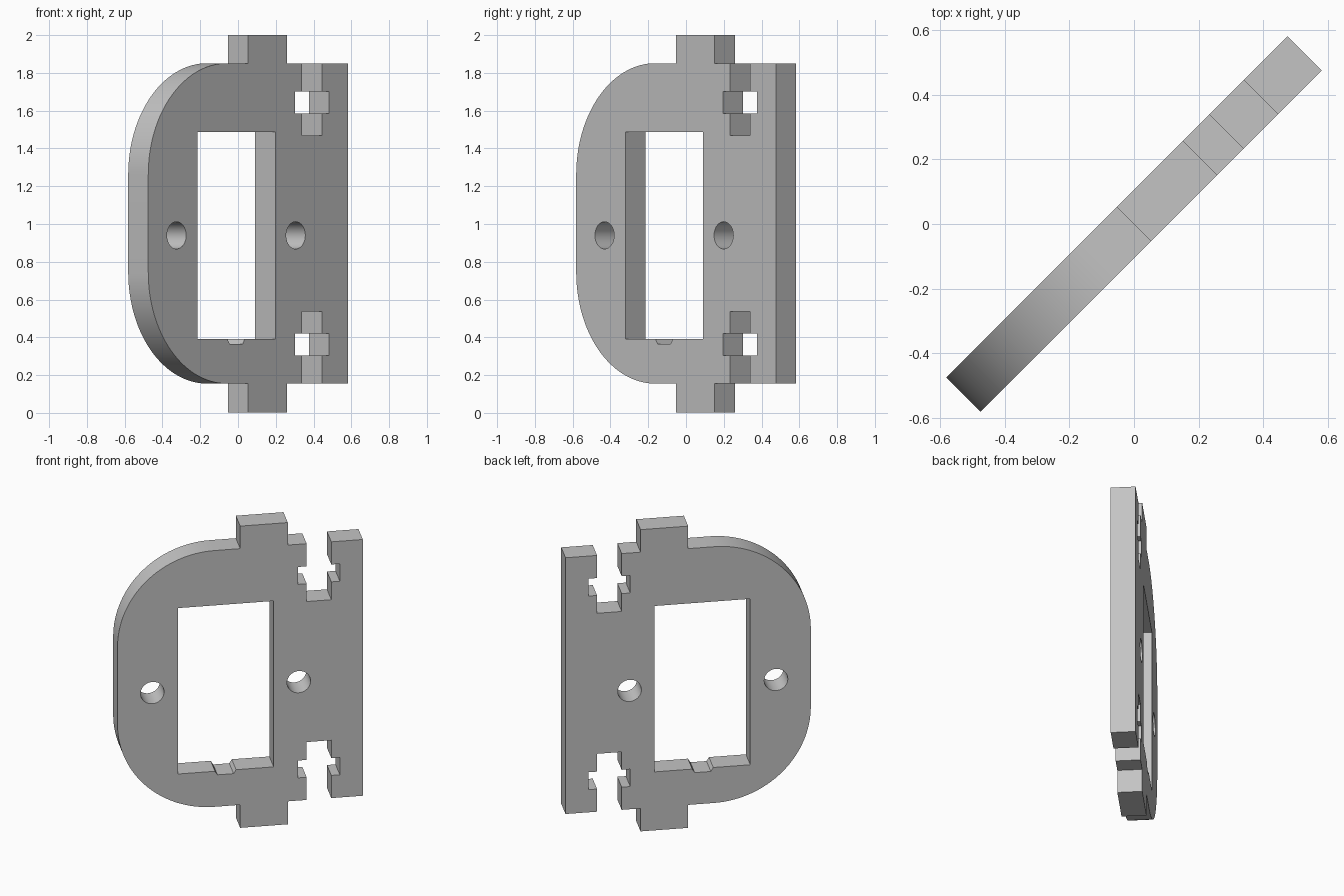
import bpy, bmesh
from math import sin, cos, pi, radians

cube = bpy.data.objects.get("Cube")
if cube:
    bpy.data.objects.remove(cube, do_unlink=True)

HALF_THICK = 0.075
MID = 1.003        # height of the mirror line
HALF_H = 0.848     # half height of the plate body
END = 0.747        # half length of the plate
R = 0.59           # radius of the rounded end


def arc(cx, cy, r, a0, a1, n):
    return [(cx + r * cos(a0 + (a1 - a0) * i / n),
             cy + r * sin(a0 + (a1 - a0) * i / n)) for i in range(n + 1)]


# Upper half of the outline, measured from the mirror line: straight end,
# cross-shaped bolt slot, tab, then the rounded corner
slot_mid, slot_half, nut_half = 0.48, 0.075, 0.127
a, b = slot_mid - slot_half, slot_mid + slot_half
c, d = slot_mid - nut_half, slot_mid + nut_half
nut_top, nut_low, slot_low = 0.698, 0.583, 0.465
upper = [(END, HALF_H), (b, HALF_H), (b, nut_top), (d, nut_top), (d, nut_low),
         (b, nut_low), (b, slot_low), (a, slot_low), (a, nut_low), (c, nut_low),
         (c, nut_top), (a, nut_top), (a, HALF_H),
         (0.29, HALF_H), (0.29, 1.0), (0, 1.0), (0, HALF_H)]
upper += arc(R - END, HALF_H - R, R, pi / 2, pi, 32)
outline = [(x, MID + y) for x, y in upper]
outline += [(x, MID - y) for x, y in reversed(upper)]
outline = [(x, min(max(z, 0), 2)) for x, z in outline]

# Window with a small cable notch in its sill
window = [(-0.378, 0.39), (-0.153, 0.39), (-0.138, 0.365), (-0.04, 0.365),
          (-0.025, 0.39), (0.204, 0.39), (0.204, 1.488), (-0.378, 1.488)]

# Screw holes either side of the window
holes = [arc(x, 0.94, 0.072, 0, 2 * pi, 40)[:-1] for x in (-0.535, 0.357)]

# Plate extruded from the filled profile, standing diagonally
curve = bpy.data.curves.new("mounting_plate", 'CURVE')
curve.dimensions = '2D'
curve.fill_mode = 'BOTH'
curve.extrude = HALF_THICK
for loop in [outline, window] + holes:
    spline = curve.splines.new('POLY')
    spline.points.add(len(loop) - 1)
    for p, (x, z) in zip(spline.points, loop):
        p.co = (x, z, 0, 1)
    spline.use_cyclic_u = True
plate = bpy.data.objects.new("mounting_plate", curve)
bpy.context.collection.objects.link(plate)
plate.rotation_euler = (radians(90), 0, radians(45))

for o in bpy.context.selected_objects:
    o.select_set(False)
plate.select_set(True)
bpy.context.view_layer.objects.active = plate
bpy.ops.object.convert(target='MESH')
plate = bpy.context.object

# Weld caps to walls
bm = bmesh.new()
bm.from_mesh(plate.data)
bmesh.ops.remove_doubles(bm, verts=bm.verts, dist=0.0005)
bmesh.ops.recalc_face_normals(bm, faces=bm.faces)
bm.to_mesh(plate.data)
bm.free()
bpy.ops.object.shade_smooth_by_angle(angle=radians(30))

# Plain grey
grey = bpy.data.materials.new("grey")
grey.use_nodes = True
colour = (0.55, 0.55, 0.55, 1)
grey.diffuse_color = colour
grey.node_tree.nodes["Principled BSDF"].inputs["Base Color"].default_value = colour
plate.data.materials.clear()
plate.data.materials.append(grey)
